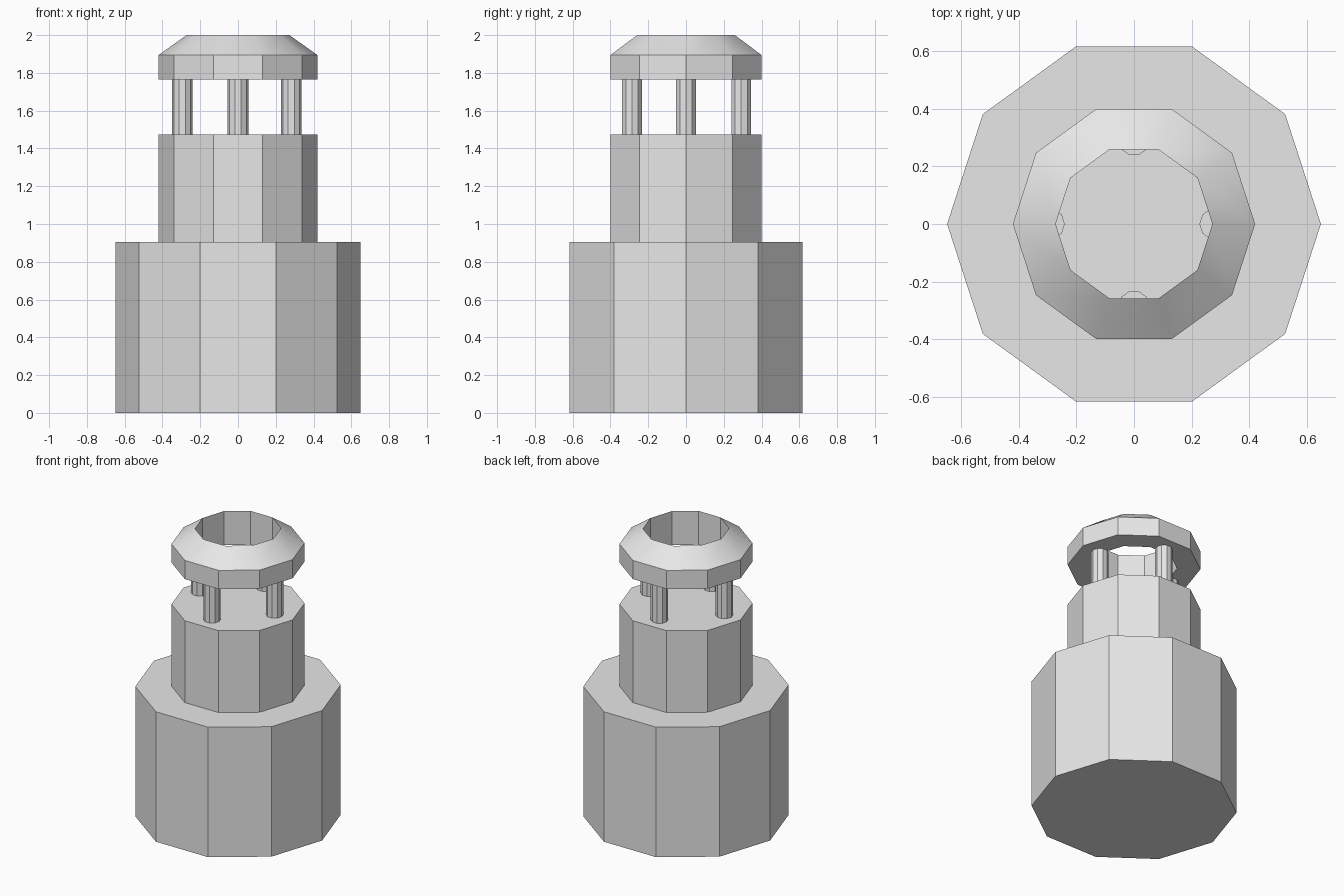
import bpy
from math import cos, sin, radians, tau

cube = bpy.data.objects.get("Cube")
if cube:
    bpy.data.objects.remove(cube, do_unlink=True)

SIDES = 10

grey = bpy.data.materials.new("plain grey")
grey.use_nodes = True
grey.diffuse_color = (0.8, 0.8, 0.8, 1)
grey.node_tree.nodes["Principled BSDF"].inputs["Base Color"].default_value = (0.8, 0.8, 0.8, 1)


def finish(obj, name):
    obj.name = name
    obj.data.materials.append(grey)
    bpy.ops.object.select_all(action="DESELECT")
    obj.select_set(True)
    bpy.context.view_layer.objects.active = obj
    bpy.ops.object.shade_smooth_by_angle(angle=radians(30))


def drum(name, radius, bottom, top, x=0, y=0):
    """Ten-sided cylinder with a corner on the x axis."""
    bpy.ops.mesh.primitive_cylinder_add(
        vertices=SIDES, radius=radius, depth=top - bottom,
        location=(x, y, (bottom + top) / 2), rotation=(0, 0, tau / 4))
    finish(bpy.context.object, name)


def lathe_ring(name, profile):
    """Sweep a closed (radius, height) profile around the z axis."""
    count = len(profile)
    verts = [(r * cos(tau * i / SIDES), r * sin(tau * i / SIDES), z)
             for i in range(SIDES) for r, z in profile]
    faces = []
    for i in range(SIDES):
        a, b = i * count, (i + 1) % SIDES * count
        for j in range(count):
            k = (j + 1) % count
            faces.append((a + j, b + j, b + k, a + k))
    mesh = bpy.data.meshes.new(name)
    mesh.from_pydata(verts, [], faces)
    obj = bpy.data.objects.new(name, mesh)
    bpy.context.collection.objects.link(obj)
    finish(obj, name)


# Stepped body
drum("base", 0.648, 0, 0.905)
drum("upper_body", 0.42, 0.905, 1.475)

# Four posts carrying the ring
posts = {"left": (0.282, 0), "right": (-0.295, 0),
         "front": (0, -0.286), "back": (0, 0.292)}
for side, (x, y) in posts.items():
    drum(side + "_post", 0.055, 1.475, 1.765, x, y)

# Open ring with a sloping shoulder
lathe_ring("top_ring", [(0.272, 1.765), (0.42, 1.765), (0.42, 1.895), (0.272, 2.0)])
